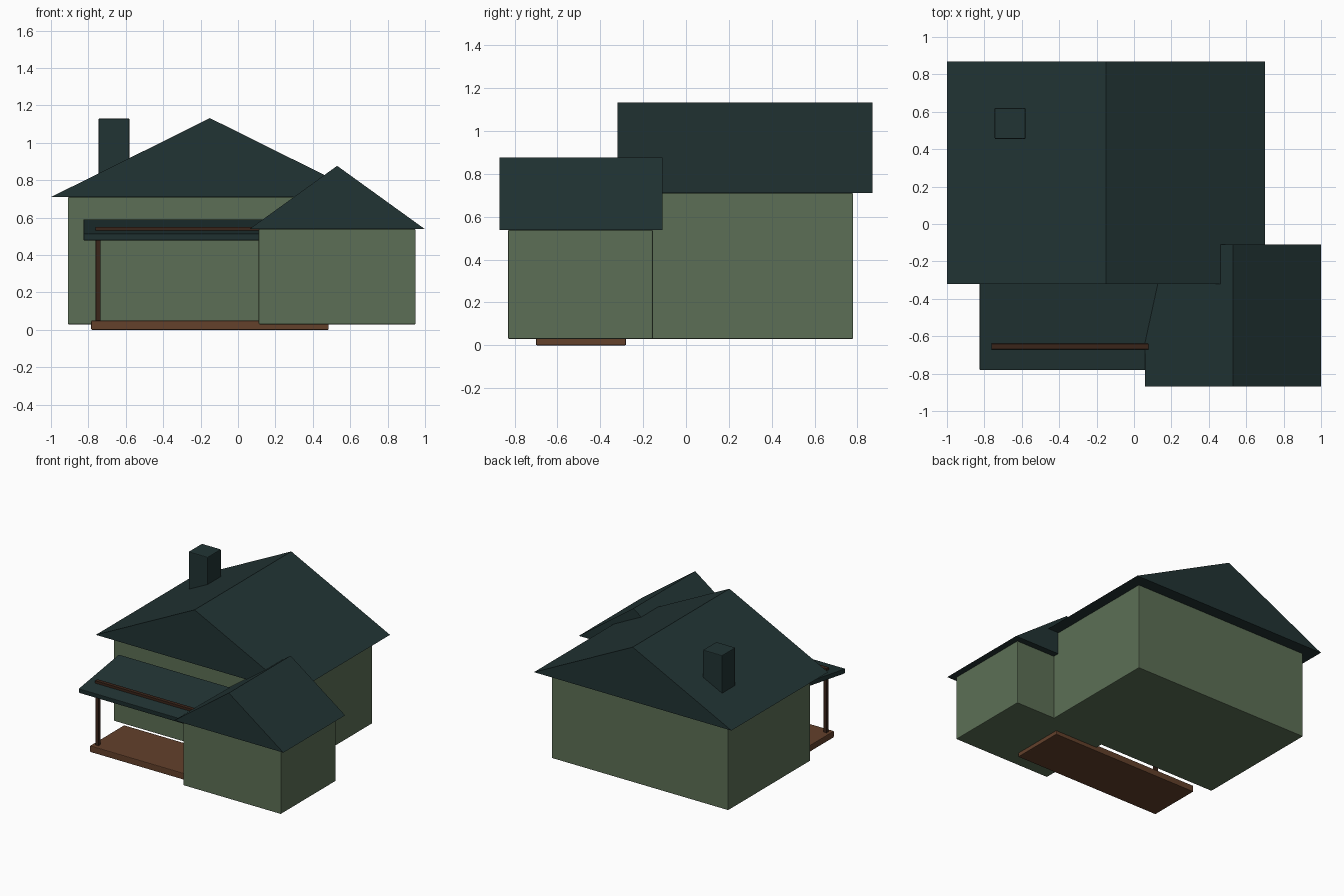
import bpy, bmesh, math
from mathutils import Matrix, Vector

cube = bpy.data.objects.get("Cube")
if cube:
    bpy.data.objects.remove(cube, do_unlink=True)


def material(name, rgb):
    m = bpy.data.materials.new(name)
    m.use_nodes = True
    m.diffuse_color = (*rgb, 1)
    m.node_tree.nodes["Principled BSDF"].inputs["Base Color"].default_value = (*rgb, 1)
    return m


WALL = material("sage green wall", (0.107, 0.159, 0.092))
ROOF = material("dark teal roof", (0.0155, 0.034, 0.034))
DECK = material("brown deck wood", (0.125, 0.052, 0.024))
POST = material("dark brown timber", (0.042, 0.018, 0.010))


def add_object(name, bm, mat):
    bmesh.ops.recalc_face_normals(bm, faces=bm.faces)
    mesh = bpy.data.meshes.new(name)
    bm.to_mesh(mesh)
    bm.free()
    mesh.materials.append(mat)
    ob = bpy.data.objects.new(name, mesh)
    bpy.context.collection.objects.link(ob)
    return ob


def box(name, x, y, z, mat, bevel=0.005):
    """Box between the given ranges, with slightly softened edges."""
    lo, hi = Vector((x[0], y[0], z[0])), Vector((x[1], y[1], z[1]))
    bm = bmesh.new()
    bmesh.ops.create_cube(bm, size=1, matrix=Matrix.Diagonal((*(hi - lo), 1)))
    ob = add_object(name, bm, mat)
    ob.location = (lo + hi) / 2
    if bevel:
        mod = ob.modifiers.new("soft edges", "BEVEL")
        mod.width = bevel
        mod.segments = 2
    return ob


def gable_roof(name, x, y, z, mat):
    """Solid triangular roof with its ridge along y."""
    bm = bmesh.new()
    profile = [(x[0], z[0]), (x[1], z[0]), (sum(x) / 2, z[1])]
    face = bm.faces.new([bm.verts.new((px, y[0], pz)) for px, pz in profile])
    ext = bmesh.ops.extrude_face_region(bm, geom=[face], use_keep_orig=True)
    moved = [v for v in ext["geom"] if isinstance(v, bmesh.types.BMVert)]
    bmesh.ops.translate(bm, verts=moved, vec=(0, y[1] - y[0], 0))
    return add_object(name, bm, mat)


# Main house
box("main_walls", (-0.91, 0.61), (-0.23, 0.78), (0.03, 0.71), WALL)
gable_roof("main_roof", (-1, 0.7), (-0.32, 0.87), (0.71, 1.132), ROOF)
box("chimney", (-0.745, -0.58), (0.455, 0.62), (0.75, 1.13), ROOF)

# Front wing
box("wing_walls", (0.11, 0.95), (-0.83, -0.155), (0.03, 0.538), WALL)
gable_roof("wing_roof", (0.06, 1), (-0.87, -0.11), (0.538, 0.877), ROOF)

# Porch floor, posts and beam
box("porch_deck", (-0.785, 0.485), (-0.7, -0.28), (0, 0.05), DECK)
for side, px in (("right", -0.748), ("left", 0.448)):
    box("porch_post_" + side, (px - 0.013, px + 0.013), (-0.668, -0.642),
        (0.045, 0.535), POST, 0.002)
box("porch_beam", (-0.762, 0.462), (-0.67, -0.64), (0.52, 0.551), POST, 0.002)

# Sloping porch roof
porch_roof = box("porch_roof", (-0.825, 0.525), (-0.782, -0.282), (0.517, 0.553), ROOF, 0.003)
porch_roof.rotation_euler.x = math.radians(8.9)
